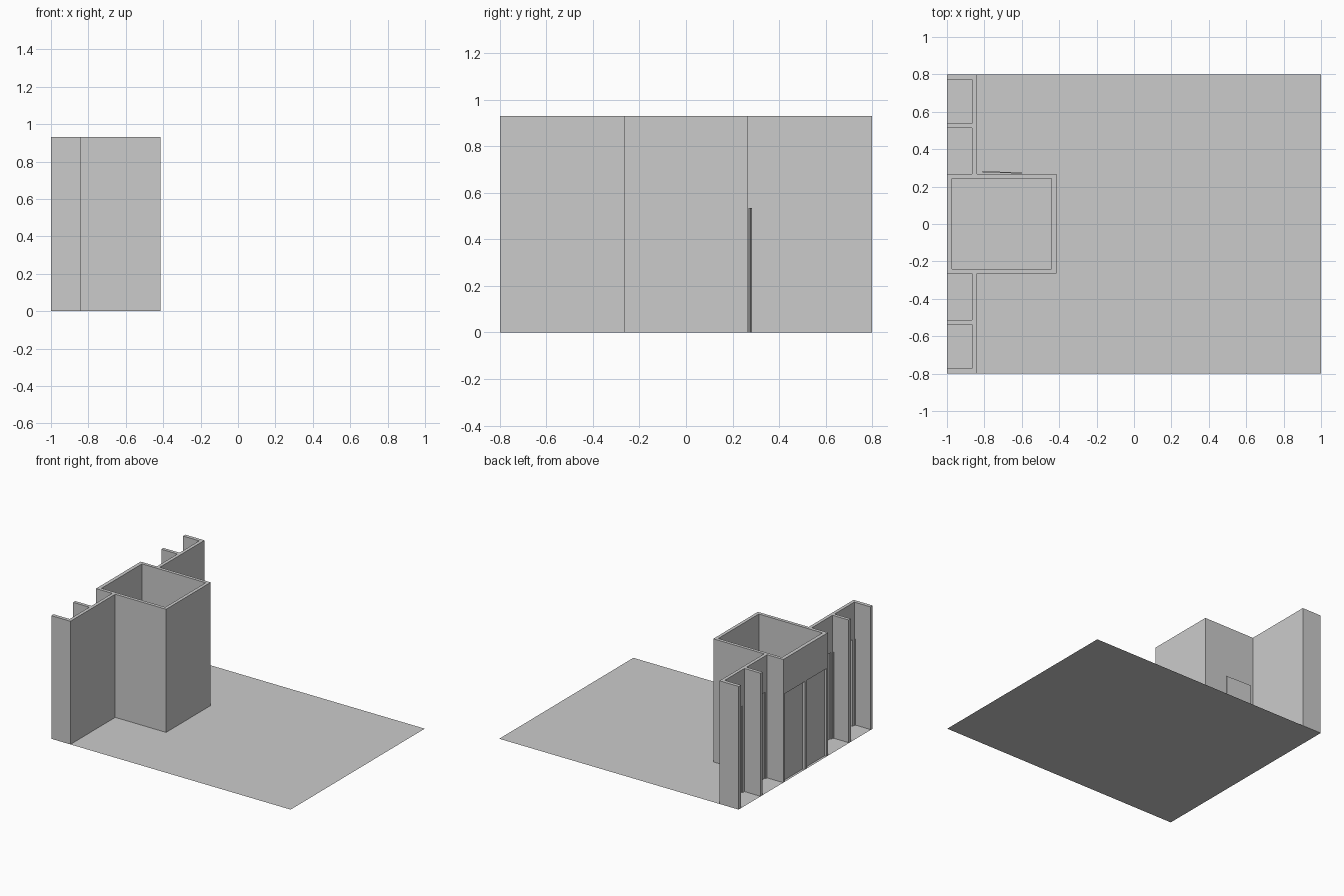
import bpy, bmesh, math

if "Cube" in bpy.data.objects:
    bpy.data.objects.remove(bpy.data.objects["Cube"])

H = 0.93        # wall height
DOOR_H = 0.655  # height of the recessed doors


def prism(name, outline, z0, z1):
    """Extrude a plan outline from z0 to z1."""
    bm = bmesh.new()
    face = bm.faces.new([bm.verts.new((x, y, z0)) for x, y in outline])
    ext = bmesh.ops.extrude_face_region(bm, geom=[face])["geom"]
    bmesh.ops.translate(bm, vec=(0, 0, z1 - z0),
                        verts=[v for v in ext if isinstance(v, bmesh.types.BMVert)])
    bmesh.ops.recalc_face_normals(bm, faces=bm.faces)
    mesh = bpy.data.meshes.new(name)
    bm.to_mesh(mesh)
    bm.free()
    obj = bpy.data.objects.new(name, mesh)
    bpy.context.collection.objects.link(obj)
    return obj


def box(name, x0, x1, y0, y1, z0, z1):
    return prism(name, [(x0, y0), (x1, y0), (x1, y1), (x0, y1)], z0, z1)


def cut(obj, x0, x1, y0, y1, z0, z1):
    """Subtract a box and remove the cutter."""
    cutter = box("cutter", x0, x1, min(y0, y1), max(y0, y1), z0, z1)
    cutter.hide_render = True
    mod = obj.modifiers.new("cut", 'BOOLEAN')
    mod.operation = 'DIFFERENCE'
    mod.solver = 'EXACT'
    mod.object = cutter
    bpy.context.view_layer.objects.active = obj
    bpy.ops.object.modifier_apply(modifier=mod.name)
    bpy.data.objects.remove(cutter)


# Flat floor sheet
bpy.ops.mesh.primitive_plane_add(size=2)
floor = bpy.context.object
floor.name = "floor"
floor.scale = (1, 0.8, 1)

# Open-topped central room with two recessed doors on its -x side
room = box("central_room", -1, -0.415, -0.265, 0.267, 0, H)
cut(room, -0.972, -0.44, -0.24, 0.243, -0.1, H + 0.1)
for y0, y1 in ((-0.25, -0.01), (0.01, 0.255)):
    cut(room, -1.1, -0.982, y0, y1, -0.1, DOOR_H + 0.01)

# Comb-shaped wing walls with two open bays on each side
WING = [(-0.84, 0.265), (-0.84, 0.8), (-1, 0.8), (-1, 0.773), (-0.865, 0.773),
        (-0.865, 0.538), (-1, 0.538), (-1, 0.513), (-0.865, 0.513), (-0.865, 0.265)]
for side, label in ((1, "back"), (-1, "front")):
    wing = prism(label + "_wing_wall", [(x, side * y) for x, y in WING], 0, H)
    for y0, y1 in ((0.285, 0.495), (0.56, 0.75)):
        cut(wing, -0.9, -0.855, side * y0, side * y1, -0.1, DOOR_H)
    for y in (0.513, 0.773):
        cut(wing, -0.99, -0.872, side * (y - 0.02), side * (y + 0.007), -0.1, DOOR_H)

# Thin door leaf slightly ajar on the +y wall of the room
leaf = box("side_door", -0.105, 0.105, -0.003, 0.003, 0, 0.535)
leaf.location = (-0.705, 0.276, 0)
leaf.rotation_euler.z = math.radians(-2)
